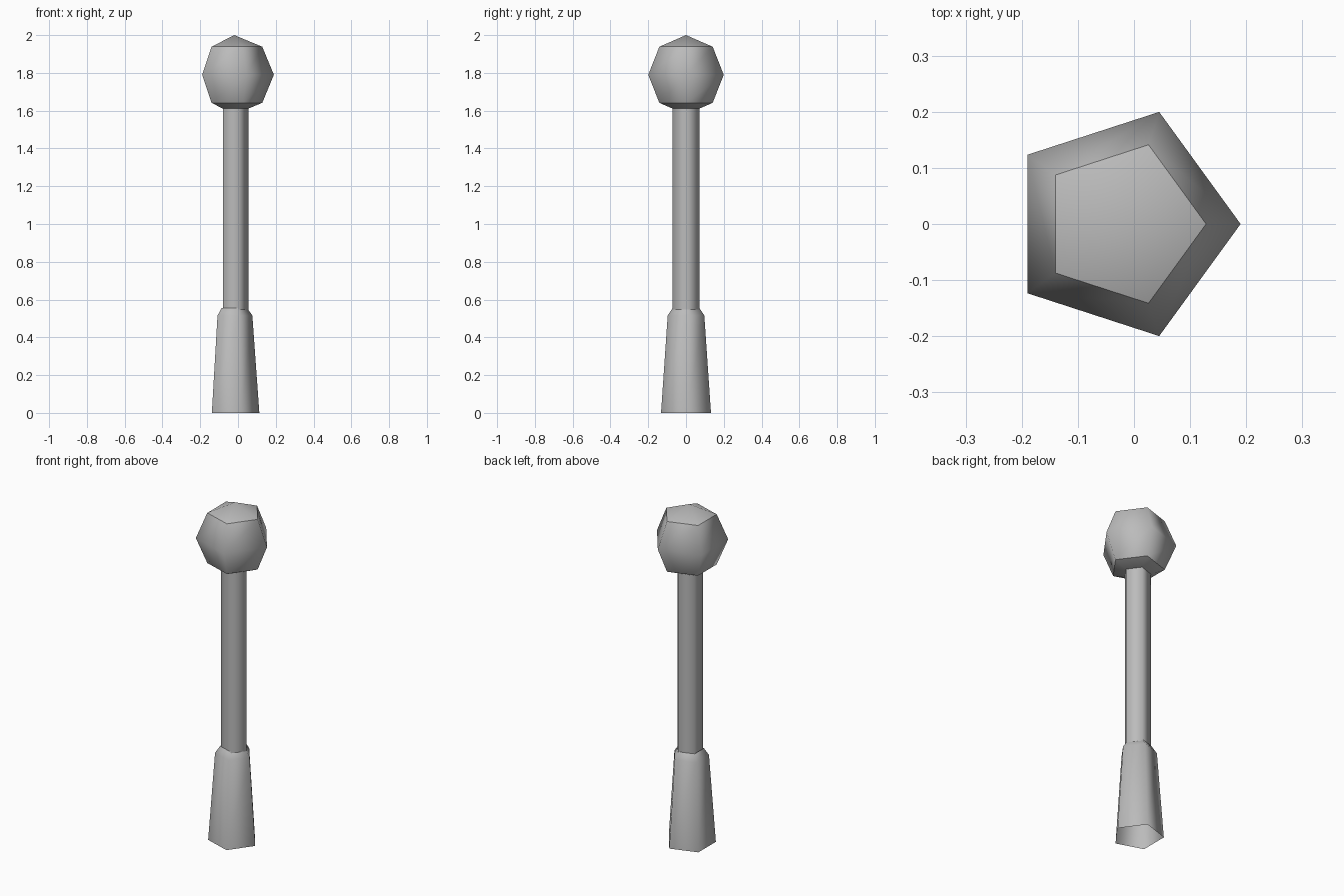
import bpy
import bmesh
from math import cos, sin, tau

cube = bpy.data.objects.get("Cube")
if cube:
    bpy.data.objects.remove(cube, do_unlink=True)

SIDES = 5
AXIS_X = -0.02

grey = bpy.data.materials.new("plain grey")
grey.use_nodes = True
colour = (0.5, 0.5, 0.5, 1)
grey.diffuse_color = colour
grey.node_tree.nodes["Principled BSDF"].inputs["Base Color"].default_value = colour


def lathe(name, profile, sharp_rings=()):
    """Sweep (radius, height) points into a smooth five-sided part."""
    bm = bmesh.new()
    rings = []
    for radius, z in profile:
        count = SIDES if radius else 1
        rings.append([bm.verts.new((radius * cos(tau * i / SIDES),
                                    radius * sin(tau * i / SIDES), z))
                      for i in range(count)])
    for low, high in zip(rings, rings[1:]):
        for i in range(SIDES):
            j = (i + 1) % SIDES
            corners = [low[i % len(low)], low[j % len(low)],
                       high[j % len(high)], high[i % len(high)]]
            bm.faces.new(list(dict.fromkeys(corners))).smooth = True
    for index in sharp_rings:
        for edge in bm.edges:
            if all(v in rings[index] for v in edge.verts):
                edge.smooth = False
    mesh = bpy.data.meshes.new(name)
    bm.to_mesh(mesh)
    bm.free()
    mesh.materials.append(grey)
    obj = bpy.data.objects.new(name, mesh)
    obj.location.x = AXIS_X
    bpy.context.collection.objects.link(obj)
    return obj


# Tapered base sleeve with a sloped shoulder, open underneath
base = lathe("base_sleeve", [(0.139, 0), (0.102, 0.515), (0.075, 0.555)])
base.location.x = AXIS_X - 0.006

# Straight post
lathe("post", [(0.075, 0.54), (0.075, 1.63)])

# Ball finial with creased caps above and below
R, MID = 0.21, 1.79
ball = [(R * sin(tau * k / 8), MID - R * cos(tau * k / 8)) for k in range(1, 4)]
lathe("ball_finial", [(0, MID - R)] + ball + [(0, MID + R)], sharp_rings=(1, 3))
